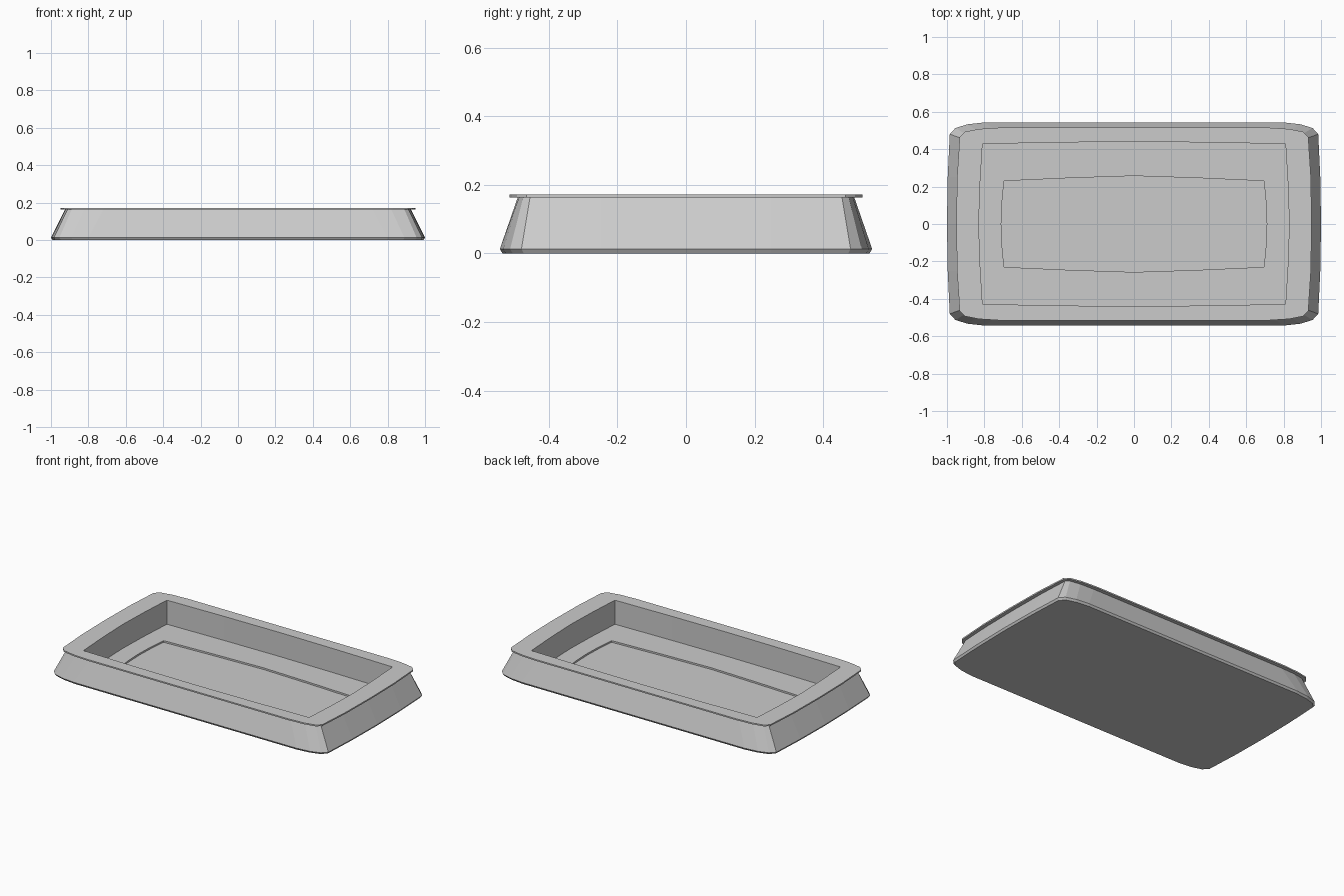
import bpy, bmesh

if "Cube" in bpy.data.objects:
    bpy.data.objects.remove(bpy.data.objects["Cube"])

N = 7  # points per quadrant, from the +x axis to the +y axis


def ring(quad):
    """Mirror a quarter outline into a full counter-clockwise loop."""
    q2 = [(-x, y) for x, y in reversed(quad[:-1])]
    half = quad + q2
    return half + [(-x, -y) for x, y in half[1:-1]]


def loft(name, levels, cap_bottom=False, cap_top=False):
    """Skin a list of (quarter outline, z) levels into one object."""
    bm = bmesh.new()
    loops = [[bm.verts.new((x, y, z)) for x, y in ring(q)] for q, z in levels]
    n = len(loops[0])
    for a, b in zip(loops, loops[1:]):
        for i in range(n):
            j = (i + 1) % n
            bm.faces.new((a[i], a[j], b[j], b[i]))
    if cap_bottom:
        bm.faces.new(loops[0][::-1])
    if cap_top:
        bm.faces.new(loops[-1])
    bmesh.ops.remove_doubles(bm, verts=bm.verts, dist=0.0001)
    mesh = bpy.data.meshes.new(name)
    bm.to_mesh(mesh)
    bm.free()
    obj = bpy.data.objects.new(name, mesh)
    bpy.context.collection.objects.link(obj)
    return obj


def sharp(x0, y0, xc, yc):
    """Bowed rectangle with a sharp corner (corner point repeated)."""
    return [(x0, 0), ((x0 + xc) / 2 + 0.003, yc / 2), (xc, yc), (xc, yc),
            (xc, yc), (xc / 2, (y0 + yc) / 2 + 0.002), (0, y0)]


# Quarter outlines
foot = [(1.0, 0), (0.996, 0.25), (0.985, 0.48), (0.955, 0.513),
        (0.89, 0.533), (0.80, 0.543), (0, 0.543)]
under = [(x * 0.992, y * 0.985) for x, y in foot]
neck = [(0.925, 0), (0.922, 0.25), (0.912, 0.455), (0.89, 0.475),
        (0.82, 0.487), (0.72, 0.491), (0, 0.491)]
lip = [(0.95, 0), (0.946, 0.25), (0.932, 0.465), (0.905, 0.493),
       (0.83, 0.508), (0.72, 0.515), (0, 0.515)]
opening = sharp(0.83, 0.44, 0.81, 0.428)
recess = sharp(0.71, 0.257, 0.695, 0.23)

# Flared outer body with closed underside
loft("tray_body", [(under, 0.0), (foot, 0.013), (neck, 0.163)], cap_bottom=True)

# Thin overhanging rim plate
loft("rim_plate", [(neck, 0.163), (lip, 0.163), (lip, 0.172), (opening, 0.172)])

# Straight-walled basin with a shallow recess in its floor
loft("basin", [(opening, 0.172), (opening, 0.016), (recess, 0.016), (recess, 0.005)],
     cap_top=True)
